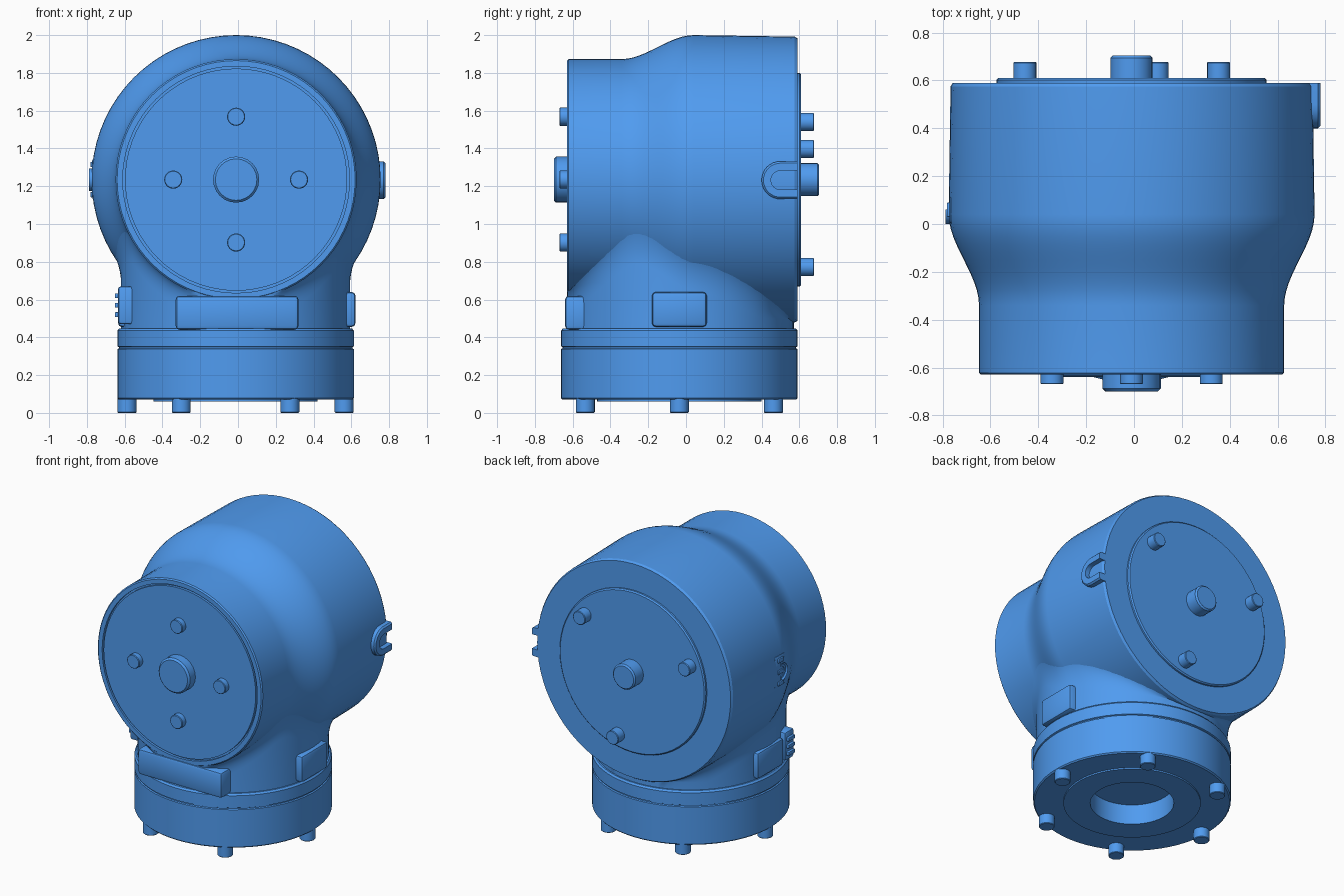
import bpy, bmesh
from math import sin, cos, pi, sqrt, radians
from mathutils import Vector

if "Cube" in bpy.data.objects:
    bpy.data.objects.remove(bpy.data.objects["Cube"])

mat = bpy.data.materials.new("blue")
mat.diffuse_color = (0.08, 0.33, 0.87, 1)
mat.use_nodes = True
mat.node_tree.nodes["Principled BSDF"].inputs["Base Color"].default_value = mat.diffuse_color
CX, CZ = -0.01, 1.235          # centre of the drum axis (along y)
BX, BY = -0.013, -0.035        # centre of the base axis (along z)


def finish(name, bm, angle=30):
    bmesh.ops.recalc_face_normals(bm, faces=bm.faces)
    me = bpy.data.meshes.new(name)
    bm.to_mesh(me)
    bm.free()
    ob = bpy.data.objects.new(name, me)
    bpy.context.collection.objects.link(ob)
    me.materials.append(mat)
    bpy.context.view_layer.objects.active = ob
    bpy.ops.object.select_all(action='DESELECT')
    ob.select_set(True)
    bpy.ops.object.shade_smooth_by_angle(angle=radians(angle))
    return ob


def lathe(name, profile, axis, loc, n=64):
    """Revolve (radius, height) pairs about the y or z axis."""
    bm = bmesh.new()
    rings = []
    for r, h in profile:
        ring = []
        for i in range(n if r > 0 else 1):
            a = 2 * pi * i / n
            u, v = r * cos(a), r * sin(a)
            p = (u, h, v) if axis == 'y' else (u, v, h)
            ring.append(bm.verts.new(Vector(p) + Vector(loc)))
        rings.append(ring)
    for a, b in zip(rings, rings[1:]):
        for i in range(n):
            f = [a[i % len(a)], a[(i + 1) % len(a)], b[(i + 1) % len(b)], b[i % len(b)]]
            bm.faces.new(list(dict.fromkeys(f)))
    return finish(name, bm)


def pin(name, r, h0, h1, axis, loc, c=0.008):
    """Capped cylinder from h0 (buried) to h1 with a chamfered end."""
    s = c if h1 > h0 else -c
    return lathe(name, [(0, h0), (r, h0), (r, h1 - s), (r - c, h1), (0, h1)], axis, loc, 24)


def box(name, lo, hi, bevel=0.02):
    bm = bmesh.new()
    bmesh.ops.create_cube(bm, size=1)
    for v in bm.verts:
        v.co = [(l + h) / 2 + c * (h - l) for l, h, c in zip(lo, hi, v.co)]
    bmesh.ops.bevel(bm, geom=bm.edges[:], offset=bevel, segments=2, profile=0.5, affect='EDGES')
    return finish(name, bm)


def u_shape(name, x0, x1, cy, cz, ro, ri, length):
    """U-shaped eye opening towards +y, extruded along x."""
    arc = [pi / 2 + pi * i / 16 for i in range(17)]

    def path(r):
        return ([(cy + length, cz + r)] + [(cy + r * cos(a), cz + r * sin(a)) for a in arc]
                + [(cy + length, cz - r)])
    bm = bmesh.new()
    loops = [[bm.verts.new((x, y, z)) for y, z in path(r)]
             for x, r in ((x0, ro), (x1 - .01, ro), (x1, ro - .01), (x1, ri), (x0, ri))]
    for a, b in zip(loops, loops[1:] + loops[:1]):
        for i in range(len(a) - 1):
            bm.faces.new((a[i], a[i + 1], b[i + 1], b[i]))
    for k in (0, -1):
        bm.faces.new([l[k] for l in loops])
    return finish(name, bm)


def drum_radius(y):
    t = min(max((y + 0.34) / 0.38, 0), 1)
    return 0.638 + 0.127 * t * t * (3 - 2 * t) - 0.008 * max(0, y - 0.04) / 0.55


# Horizontal drum with stepped shoulder and grooved front rim
profile = [(0, -.63), (.588, -.63), (.588, -.612), (.6, -.612), (.6, -.63), (.63, -.63), (.638, -.622)]
ys = [-.34 + .38 * i / 12 for i in range(13)]
profile += [(drum_radius(y), y) for y in ys]
profile += [(.757, .575), (.748, .59), (0, .59)]
lathe("drum_housing", profile, 'y', (CX, 0, CZ), 72)

# Front cover knob and four bolts
pin("front_hub", .122, -.6, -.70, 'y', (CX, 0, CZ), .012)
for i in range(4):
    a = i * pi / 2
    pin("front_bolt", .048, -.6, -.67, 'y', (CX + .333 * cos(a), 0, CZ + .333 * sin(a)), .004)

# Rear cover plate, knob and three bolts
lathe("rear_cover", [(0, .57), (.565, .57), (.565, .602), (.557, .61), (0, .61)], 'y', (CX, 0, CZ))
pin("rear_hub", .088, .58, .705, 'y', (CX, 0, CZ), .01)
for deg in (40, 160, 283):
    a = radians(deg)
    pin("rear_bolt", .048, .58, .678, 'y', (CX + .475 * cos(a), 0, CZ + .475 * sin(a)), .004)

# Base ring with seam grooves and a recessed hole underneath
R = .626
lathe("base_ring", [(0, .2), (.265, .2), (.265, .06), (.435, .06), (.435, .07), (R - .008, .07),
                    (R, .078), (R, .338), (R - .008, .342), (R - .008, .348), (R, .352),
                    (R, .436), (R - .01, .448), (0, .448)], 'z', (BX, BY, 0))
for i in range(6):
    a = i * pi / 3
    pin("base_foot", .05, .1, 0, 'z', (BX + .575 * cos(a), BY + .575 * sin(a), 0), .004)

# Neck that flares into the underside of the drum
bm = bmesh.new()
N, NR, STEPS = 96, .606, 8


def clamp_y(y):
    return min(max(y, -.628), .588)


def neck_point(a, r):
    return BX + r * cos(a), clamp_y(BY + r * sin(a))


def under_drum(a, r):
    x, y = neck_point(a, r)
    return CZ - sqrt(max(drum_radius(y) ** 2 - (x - CX) ** 2, .03))


rows = []
for i in range(N):
    a = 2 * pi * i / N
    zi = under_drum(a, NR)
    low = max(zi - .11, .5)
    flare = NR + .05
    ctrl = [(NR, low), (NR, max(zi, low)), (flare, max(under_drum(a, flare), low) + .012)]
    pts = [(NR, .44)]
    for k in range(STEPS + 1):
        t = k / STEPS
        w = ((1 - t) ** 2, 2 * t * (1 - t), t * t)
        pts.append(tuple(sum(c[j] * q for c, q in zip(ctrl, w)) for j in (0, 1)))
    pts.append((NR - .15, pts[-1][1]))
    rows.append([bm.verts.new((*neck_point(a, r), z)) for r, z in pts])
for i in range(N):
    a, b = rows[i], rows[(i + 1) % N]
    for k in range(len(a) - 1):
        bm.faces.new((a[k], b[k], b[k + 1], a[k + 1]))
finish("neck", bm, 40)

# Front pad and side pads on the neck
box("front_pad", (-.33, -.64, .44), (.32, -.45, .62))
box("right_pad", (.5, -.18, .455), (.622, .11, .64))
box("left_pad", (-.635, -.18, .455), (-.5, .11, .64))

# U-shaped eye on the right, connector socket on the left
u_shape("right_eye", .70, .78, .5, 1.232, .1, .05, .09)
ob = u_shape("left_socket", -.70, -.778, .06, 1.235, .06, .035, .0)
lathe_r = [box("socket_rib", (-.782, .03, z - .014), (-.72, .09, z + .014), .004)
           for z in (1.155, 1.235, 1.315)]
box("socket_body", (-.772, .0, 1.125), (-.70, .12, 1.35), .015)

# Cable clip on the left of the neck
box("clip_body", (-.635, -.29, .47), (-.5, -.19, .67), .015)
for z in (.52, .57, .62):
    box("clip_rib", (-.652, -.275, z - .013), (-.56, -.205, z + .013), .004)
